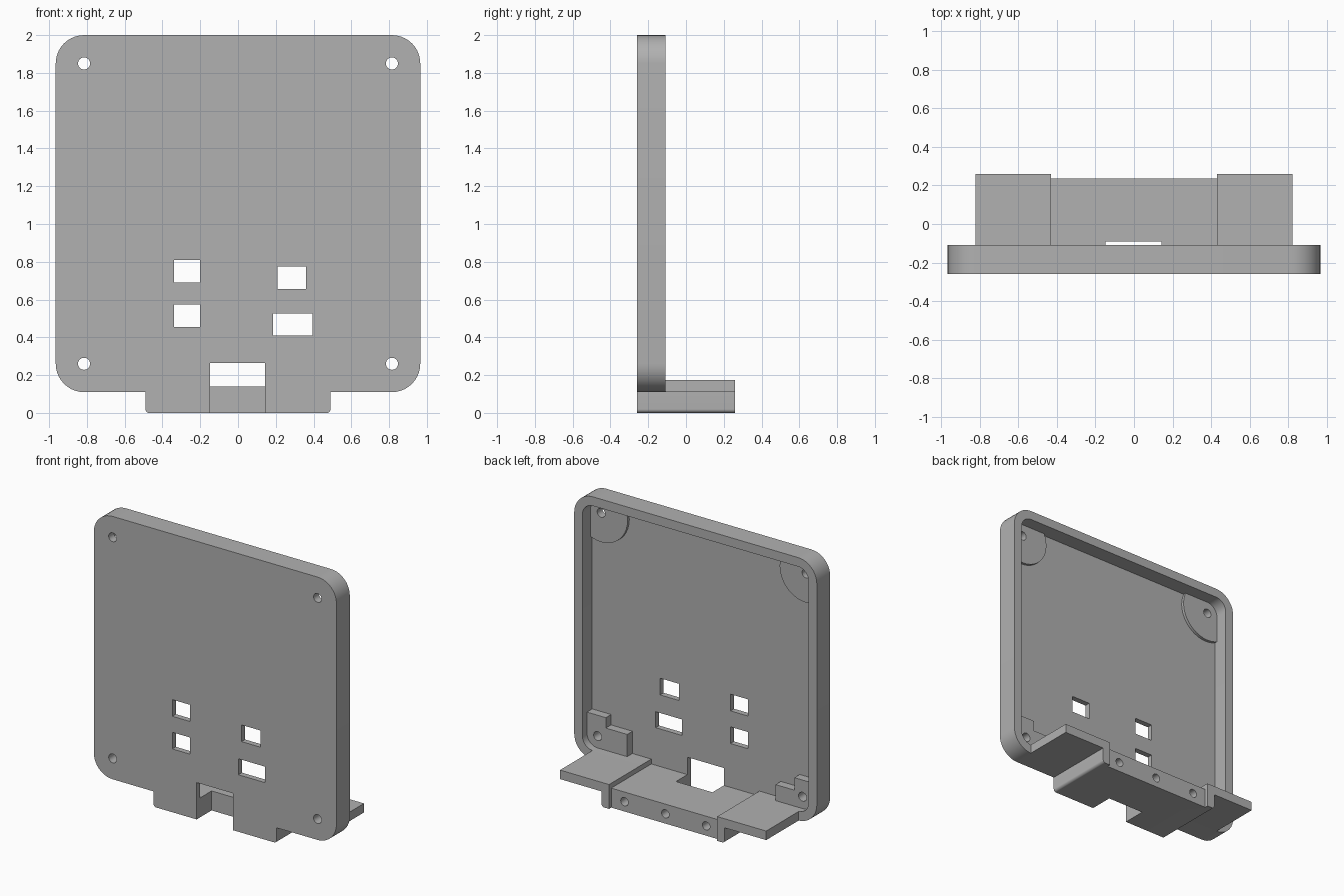
import bpy, bmesh, math

if "Cube" in bpy.data.objects:
    bpy.data.objects.remove(bpy.data.objects["Cube"])

grey = bpy.data.materials.new("plain_grey")
grey.use_nodes = True
colour = (0.44, 0.44, 0.44, 1)
grey.diffuse_color = colour
grey.node_tree.nodes["Principled BSDF"].inputs["Base Color"].default_value = colour


def prism(name, points, y0, y1):
    """Extrude an x-z outline from y0 to y1."""
    bm = bmesh.new()
    face = bm.faces.new([bm.verts.new((x, y0, z)) for x, z in points])
    out = bmesh.ops.extrude_face_region(bm, geom=[face])
    verts = [v for v in out["geom"] if isinstance(v, bmesh.types.BMVert)]
    bmesh.ops.translate(bm, vec=(0, y1 - y0, 0), verts=verts)
    bmesh.ops.recalc_face_normals(bm, faces=bm.faces)
    mesh = bpy.data.meshes.new(name)
    bm.to_mesh(mesh)
    bm.free()
    mesh.materials.append(grey)
    obj = bpy.data.objects.new(name, mesh)
    bpy.context.collection.objects.link(obj)
    return obj


def box(name, x0, x1, y0, y1, z0, z1):
    return prism(name, [(x0, z0), (x1, z0), (x1, z1), (x0, z1)], y0, y1)


def disc(name, x, z, r, y0, y1, n=40):
    ring = [math.tau * i / n for i in range(n)]
    return prism(name, [(x + r * math.cos(a), z + r * math.sin(a)) for a in ring], y0, y1)


def rounded(name, x, z0, z1, y0, y1, r, r_top=None, steps=10):
    """Rounded rectangle slab, centred on x = 0."""
    r_top = r if r_top is None else r_top
    points = []
    corners = [(1, z1, -1, r_top), (-1, z1, -1, r_top), (-1, z0, 1, r), (1, z0, 1, r)]
    for q, (sx, z, sz, rad) in enumerate(corners):
        cx, cz = sx * (x - rad), z + sz * rad
        for i in range(steps + 1 if rad else 1):
            a = math.pi / 2 * (q + i / steps)
            points.append((cx + rad * math.cos(a), cz + rad * math.sin(a)))
    return prism(name, points, y0, y1)


def combine(obj, other, operation="DIFFERENCE"):
    other.hide_render = True
    mod = obj.modifiers.new("shape", "BOOLEAN")
    mod.operation, mod.solver, mod.object = operation, "EXACT", other
    bpy.context.view_layer.objects.active = obj
    bpy.ops.object.modifier_apply(modifier=mod.name)
    bpy.data.objects.remove(other)


FRONT, FLOOR, RIM, BACK = -0.26, -0.22, -0.108, 0.26
HOLE_X, LOW, HIGH = 0.815, 0.26, 1.85


def cavity():
    return rounded("cavity", 0.9, 0.175, 1.935, FLOOR, 0, 0.085)


def screw_hole(obj, x, z):
    combine(obj, disc("hole", x, z, 0.032, -0.5, 0.1, 24))


# Open-backed case panel
shell = rounded("case_shell", 0.965, 0.11, 2.0, FRONT, RIM, 0.15)
combine(shell, cavity())
combine(shell, box("wall_gap", -0.43, 0.43, FLOOR, 0, 0.14, 0.3))
for x in (-HOLE_X, HOLE_X):
    for z in (LOW, HIGH):
        screw_hole(shell, x, z)

# Windows and cable notch
windows = [(-0.34, -0.2, 0.69, 0.81), (-0.34, -0.2, 0.455, 0.575),
           (0.21, 0.36, 0.655, 0.775), (0.185, 0.395, 0.41, 0.525)]
for x0, x1, z0, z1 in windows:
    combine(shell, box("window", x0, x1, -0.5, 0, z0, z1))


def notch():
    return box("notch", -0.147, 0.143, -0.5, -0.09, -0.1, 0.265)


combine(shell, notch())

# Base block with raised middle, recessed back and three screw holes
base = rounded("base_block", 0.49, 0, 0.11, FRONT, BACK, 0.02, 0)
combine(base, box("middle", -0.43, 0.43, RIM, 0.235, 0.05, 0.14), "UNION")
combine(base, box("back_recess", -0.43, 0.43, 0.235, 0.4, -0.1, 0.3))
combine(base, notch())
for x in (-0.325, 0, 0.325):
    combine(base, disc("hole", x, 0.07, 0.03, 0.1, 0.4, 24))

parts = [shell, base]
for side, s in (("left", 1), ("right", -1)):
    # Side tabs
    xs = sorted((s * 0.43, s * 0.82))
    parts.append(box(side + "_tab", *xs, RIM, BACK, 0.11, 0.175))

    # Round pads in the upper corners
    pad = disc(side + "_upper_pad", s * HOLE_X, HIGH, 0.21, FLOOR, FLOOR + 0.02)
    combine(pad, cavity(), "INTERSECT")
    screw_hole(pad, s * HOLE_X, HIGH)
    parts.append(pad)

    # Stepped blocks in the lower corners
    inner, step, top = (0.58, 0.335, 0.41) if s > 0 else (0.6, 0.29, 0.38)
    outline = [(0.9, 0.17), (inner, 0.17), (inner, step),
               (0.75, step), (0.75, top), (0.9, top)]
    block = prism(side + "_lower_block", [(s * x, z) for x, z in outline], FLOOR, -0.16)
    screw_hole(block, s * HOLE_X, LOW)
    parts.append(block)

# Smooth rounded corners, crisp edges
bpy.ops.object.select_all(action="DESELECT")
for obj in parts:
    obj.select_set(True)
bpy.context.view_layer.objects.active = shell
bpy.ops.object.shade_smooth_by_angle(angle=math.radians(30))
